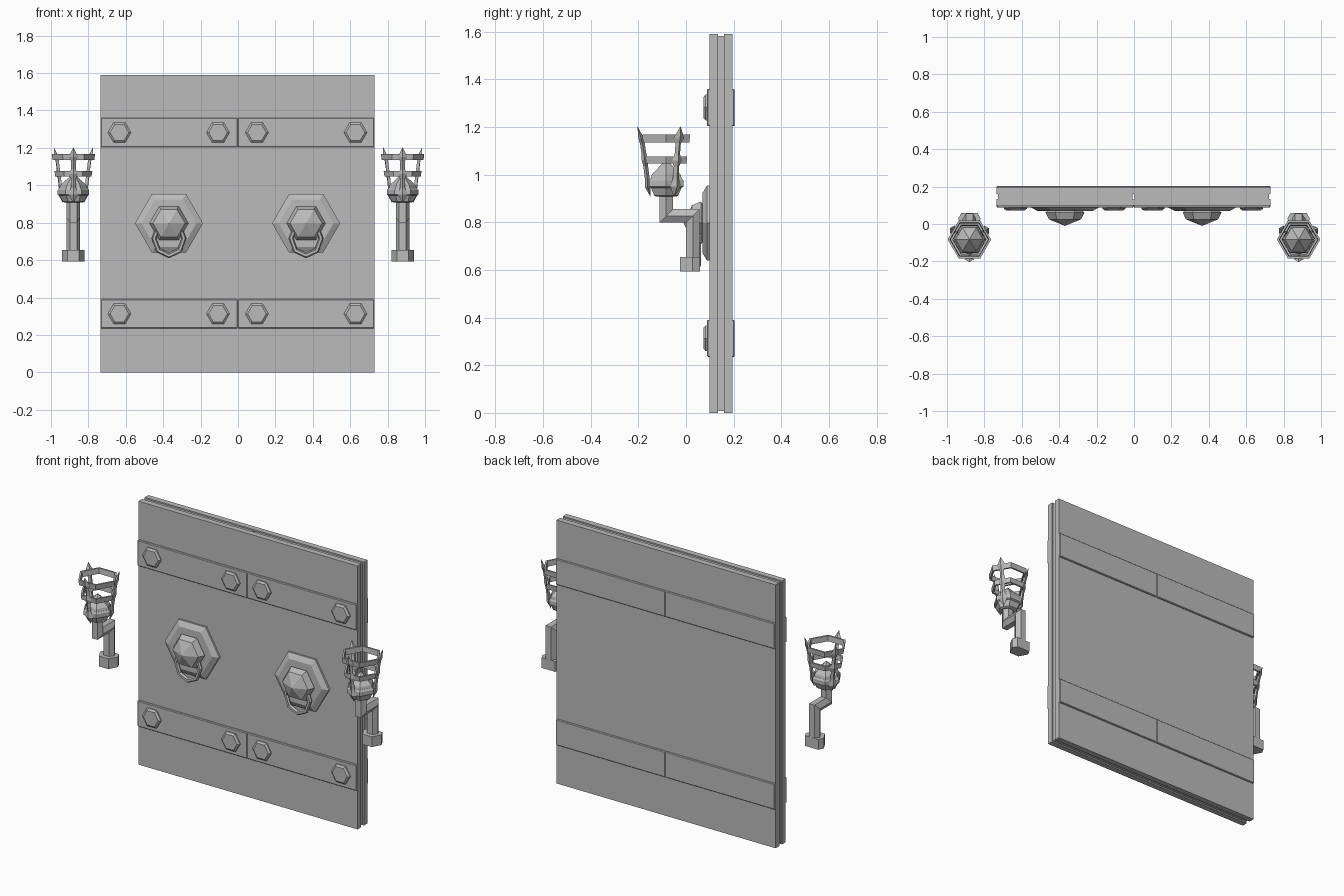
import bpy, bmesh, math
from mathutils import Vector, Matrix

cube = bpy.data.objects.get("Cube")
if cube:
    bpy.data.objects.remove(cube, do_unlink=True)

grey = bpy.data.materials.new("plain_grey")
grey.use_nodes = True
grey.diffuse_color = (0.5, 0.5, 0.5, 1)
bsdf = grey.node_tree.nodes["Principled BSDF"]
bsdf.inputs["Base Color"].default_value = (0.5, 0.5, 0.5, 1)
bsdf.inputs["Roughness"].default_value = 0.8


def finish(name, bm):
    bmesh.ops.remove_doubles(bm, verts=bm.verts, dist=1e-5)
    bmesh.ops.recalc_face_normals(bm, faces=bm.faces)
    mesh = bpy.data.meshes.new(name)
    bm.to_mesh(mesh)
    bm.free()
    mesh.materials.append(grey)
    ob = bpy.data.objects.new(name, mesh)
    bpy.context.collection.objects.link(ob)
    return ob


def skin(name, rings, loop=False):
    """Join rings of points with quads; cap the ends unless the rings loop."""
    bm = bmesh.new()
    vs = [[bm.verts.new(p) for p in ring] for ring in rings]
    n = len(vs[0])
    for i in range(len(vs) if loop else len(vs) - 1):
        a, b = vs[i], vs[(i + 1) % len(vs)]
        for j in range(n):
            k = (j + 1) % n
            bm.faces.new((a[j], a[k], b[k], b[j]))
    if not loop:
        bm.faces.new(vs[0])
        bm.faces.new(vs[-1])
    return finish(name, bm)


def turned(name, profile, loc, n=6, axis="z", loop=False, stretch=1.0):
    """Faceted turned shape; profile is (radius, position along axis)."""
    rings = []
    for r, h in profile:
        ring = []
        for j in range(n):
            a = 2 * math.pi * j / n
            c, s = r * math.cos(a), r * math.sin(a) * stretch
            ring.append(Vector(loc) + Vector((c, s, h) if axis == "z" else (c, h, s)))
        rings.append(ring)
    return skin(name, rings, loop)


def box(name, x, y, z, bevel=0.0):
    bm = bmesh.new()
    size = Matrix.Diagonal((x[1] - x[0], y[1] - y[0], z[1] - z[0], 1))
    mid = Matrix.Translation(((x[0] + x[1]) / 2, (y[0] + y[1]) / 2, (z[0] + z[1]) / 2))
    bmesh.ops.create_cube(bm, size=1, matrix=mid @ size)
    if bevel:
        bmesh.ops.bevel(bm, geom=bm.edges[:], offset=bevel, segments=1, affect="EDGES")
    return finish(name, bm)


# Door: two slabs around a recessed core split at the middle
L, R, MID = -0.735, 0.729, -0.002
box("door_front_slab", (L, R), (0.099, 0.134), (0, 1.59))
box("door_back_slab", (L, R), (0.160, 0.195), (0, 1.59))
for side, x in (("right", (L + 0.008, MID - 0.005)), ("left", (MID + 0.005, R - 0.008))):
    box(f"door_core_{side}", x, (0.134, 0.160), (0.008, 1.582))

# Iron bands on both faces, each in two lengths, with hexagonal bolts
for level, z in (("lower", 0.313), ("upper", 1.282)):
    for side, x in (("right", (L, MID)), ("left", (MID, R))):
        span = (z - 0.078, z + 0.078)
        box(f"{level}_front_band_{side}", x, (0.088, 0.104), span, 0.004)
        box(f"{level}_back_band_{side}", x, (0.190, 0.204), span, 0.004)
    for i, bx in enumerate((-0.634, -0.107, 0.101, 0.628)):
        turned(f"{level}_bolt_{i + 1}", [(0.062, 0.09), (0.062, 0.082), (0.050, 0.073)],
               (bx, 0, z), axis="y")

# Door knockers: chamfered plate, pointed knob and hanging ring
for side, kx in (("right", -0.369), ("left", 0.364)):
    turned(f"knocker_plate_{side}", [(0.182, 0.10), (0.182, 0.088), (0.147, 0.070)],
           (kx, 0, 0.797), axis="y")
    turned(f"knocker_knob_{side}", [(0.090, 0.072), (0.104, 0.062), (0.086, 0.025), (0, -0.010)],
           (kx, 0, 0.797), axis="y")
    tube = [(0.080 + 0.013 * math.cos(t * math.pi / 3), 0.052 + 0.013 * math.sin(t * math.pi / 3))
            for t in range(6)]
    turned(f"knocker_ring_{side}", tube, (kx, 0, 0.715), n=8, axis="y", loop=True, stretch=1.13)


def hoop(name, loc, r, z, height, flare):
    w = 0.012
    turned(name, [(r, z), (r + flare, z + height), (r + flare - w, z + height), (r - w, z)],
           loc, loop=True)


# Wall torches
CY = -0.083
for side, tx in (("right", -0.880), ("left", 0.880)):
    # Wall foot: hexagon cut flat at the back
    foot = [(-0.060, 0.028), (-0.031, -0.025), (0.031, -0.025), (0.060, 0.028),
            (0.044, 0.058), (-0.044, 0.058)]
    skin(f"torch_foot_{side}", [[(tx + x, y, z) for x, y in foot] for z in (0.593, 0.655)])

    # Bracket: six-sided bar swept along a stepped path with mitred elbows
    path = [((0.029, 0.60), (1, 0)), ((0.029, 0.827), (1, 1)),
            ((CY, 0.827), (1, 1)), ((CY, 0.93), (1, 0))]
    section = [(-0.036, 0), (-0.018, -0.028), (0.018, -0.028),
               (0.036, 0), (0.018, 0.028), (-0.018, 0.028)]
    skin(f"torch_bracket_{side}",
         [[(tx + x, y + d * my, z + d * mz) for x, d in section] for (y, z), (my, mz) in path])

    # Cup and the pointed fuel heaped inside it
    base = (tx, CY, 0)
    turned(f"torch_cup_{side}", [(0.048, 0.908), (0.058, 0.912), (0.074, 0.945),
                                 (0.084, 0.950), (0.084, 0.975), (0.076, 0.985)], base)
    turned(f"torch_fuel_{side}", [(0.076, 0.98), (0.070, 1.0), (0, 1.065)], base)

    # Cage hoops
    hoop(f"torch_top_hoop_{side}", base, 0.112, 1.136, 0.032, 0.004)
    hoop(f"torch_middle_hoop_{side}", base, 0.097, 1.046, 0.030, 0.004)

    # Three spear-tipped uprights: (height, distance out, half width, half depth)
    spear = [(0.908, 0.066, 0.001, 0.001), (0.950, 0.078, 0.026, 0.012), (0.985, 0.080, 0.014, 0.010),
             (1.035, 0.086, 0.013, 0.010), (1.060, 0.091, 0.024, 0.012), (1.085, 0.093, 0.013, 0.010),
             (1.130, 0.100, 0.013, 0.010), (1.152, 0.105, 0.026, 0.012), (1.204, 0.121, 0.0, 0.0)]
    for i, deg in enumerate((-90, 30, 150)):
        out = Vector((math.cos(math.radians(deg)), math.sin(math.radians(deg)), 0))
        across = Vector((-out.y, out.x, 0))
        rings = []
        for z, r, w, d in spear:
            c = Vector((tx, CY, z)) + out * r
            rings.append([c + out * d, c + across * w, c - out * d, c - across * w])
        skin(f"torch_spear_{side}_{i + 1}", rings)
